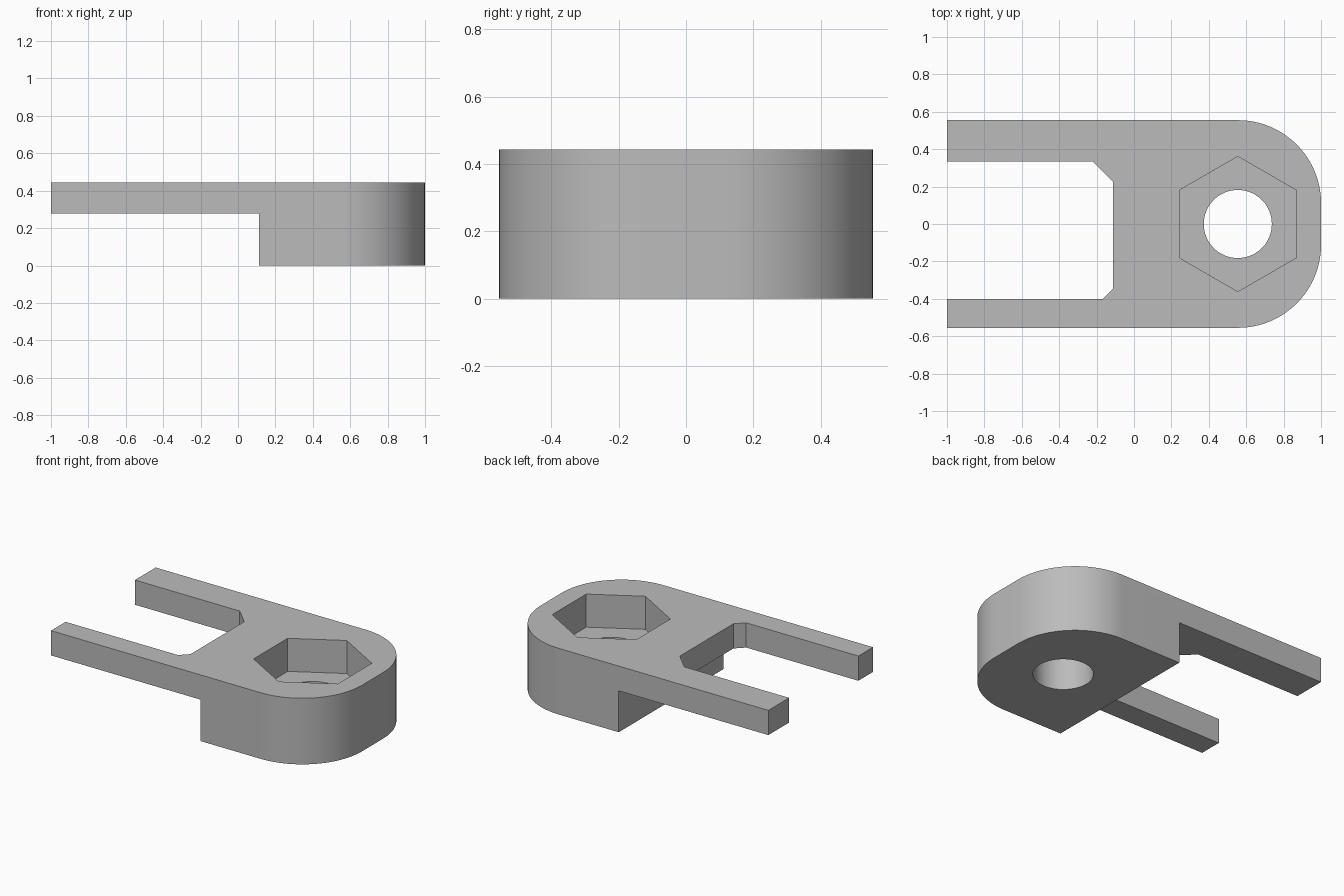
import bpy, bmesh
from math import cos, sin, pi, radians

if "Cube" in bpy.data.objects:
    bpy.data.objects.remove(bpy.data.objects["Cube"])

HEIGHT, ARM_BOTTOM, POCKET_FLOOR = 0.444, 0.278, 0.222
HALF_WIDTH, CORNER = 0.555, 0.444
BOLT_X = 0.555

grey = bpy.data.materials.new("plain_grey")
grey.use_nodes = True
grey.diffuse_color = (0.5, 0.5, 0.5, 1)
grey.node_tree.nodes["Principled BSDF"].inputs["Base Color"].default_value = (0.5, 0.5, 0.5, 1)


def arc(cx, cy, r, start, end, steps):
    """Points along an arc, angles in degrees."""
    angles = [radians(start + (end - start) * i / steps) for i in range(steps + 1)]
    return [(cx + r * cos(a), cy + r * sin(a)) for a in angles]


def prism(name, outline, z0, z1):
    """Upright solid from a counter-clockwise outline."""
    bm = bmesh.new()
    face = bm.faces.new([bm.verts.new((x, y, z0)) for x, y in outline])
    top = bmesh.ops.extrude_face_region(bm, geom=[face])["geom"]
    verts = [g for g in top if isinstance(g, bmesh.types.BMVert)]
    bmesh.ops.translate(bm, verts=verts, vec=(0, 0, z1 - z0))
    bmesh.ops.recalc_face_normals(bm, faces=bm.faces)
    mesh = bpy.data.meshes.new(name)
    bm.to_mesh(mesh)
    bm.free()
    mesh.materials.append(grey)
    obj = bpy.data.objects.new(name, mesh)
    bpy.context.collection.objects.link(obj)
    return obj


def cut(target, cutter):
    """Subtract the cutter and discard it."""
    cutter.hide_render = True
    mod = target.modifiers.new("cut", "BOOLEAN")
    mod.operation, mod.solver, mod.object = "DIFFERENCE", "EXACT", cutter
    bpy.context.view_layer.objects.active = target
    bpy.ops.object.modifier_apply(modifier=mod.name)
    bpy.data.objects.remove(cutter)


# Forked outline: rounded head, two arms, chamfered slot
straight = HALF_WIDTH - CORNER
outline = [(-1, -HALF_WIDTH)]
outline += arc(1 - CORNER, -straight, CORNER, -90, 0, 24)
outline += arc(1 - CORNER, straight, CORNER, 0, 90, 24)
outline += [(-1, HALF_WIDTH), (-1, 0.335), (-0.222, 0.335), (-0.111, 0.224),
            (-0.111, -0.345), (-0.167, -0.4), (-1, -0.4)]
bracket = prism("forked_bracket", outline, 0, HEIGHT)

# Clearance under the arms
cut(bracket, prism("arm_clearance", [(-1.2, -0.8), (0.111, -0.8), (0.111, 0.8), (-1.2, 0.8)],
                   -0.1, ARM_BOTTOM))

# Hexagonal nut pocket and round bolt hole
cut(bracket, prism("nut_pocket", arc(BOLT_X, 0, 0.361, 30, 330, 5), POCKET_FLOOR, 0.6))
cut(bracket, prism("bolt_hole", arc(BOLT_X, 0, 0.182, 0, 352.5, 47), -0.1, 0.5))

# Smooth curved walls, sharp edges elsewhere
bpy.ops.object.select_all(action="DESELECT")
bracket.select_set(True)
bpy.context.view_layer.objects.active = bracket
bpy.ops.object.shade_smooth_by_angle(angle=radians(30))
